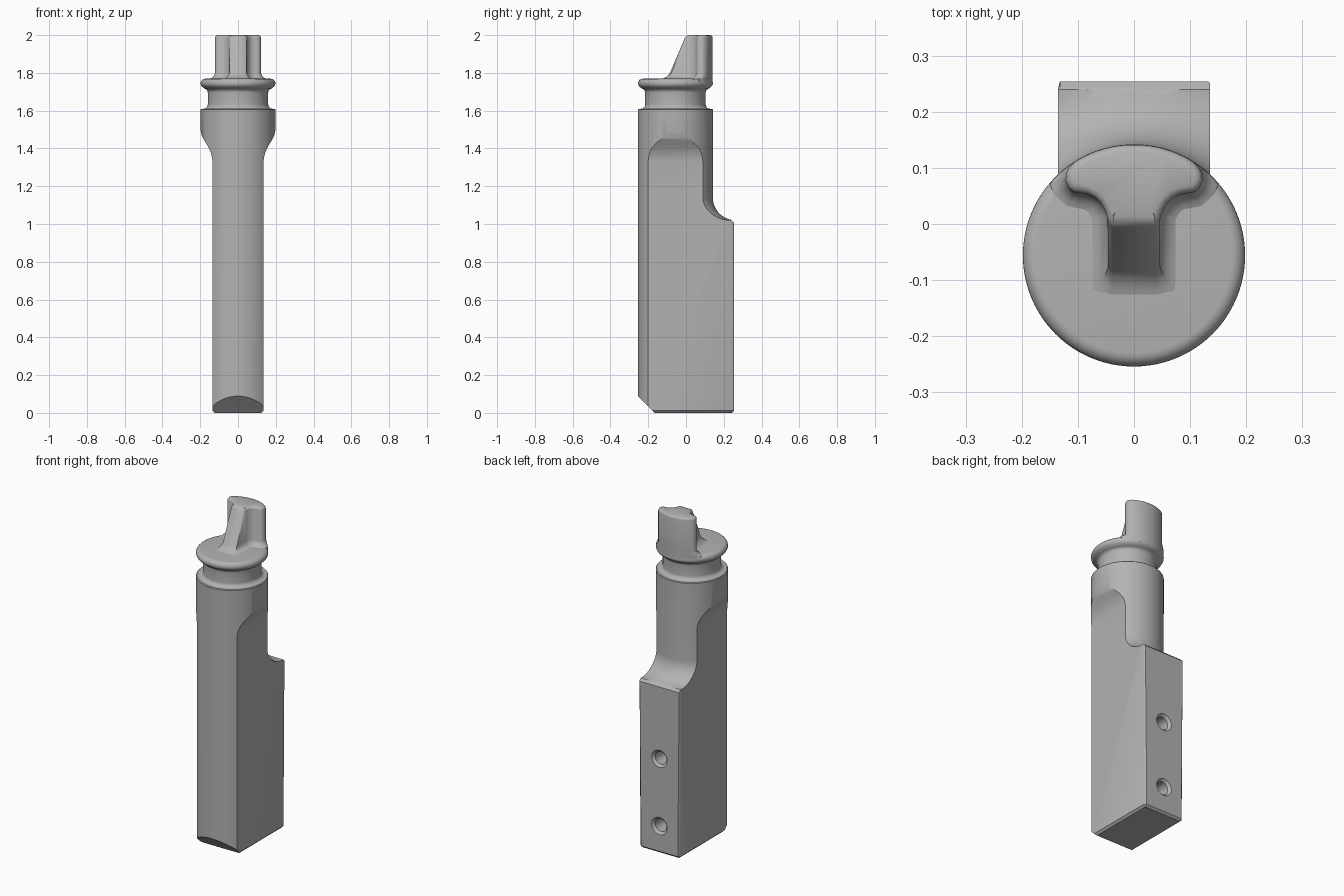
import bpy, bmesh
from math import sin, cos, pi, radians
from mathutils import Matrix, Vector

cube = bpy.data.objects.get("Cube")
if cube:
    bpy.data.objects.remove(cube)

steel = bpy.data.materials.new("grey steel")
steel.use_nodes = True
GREY = (0.45, 0.45, 0.45, 1)
steel.diffuse_color = GREY
steel.node_tree.nodes["Principled BSDF"].inputs["Base Color"].default_value = GREY

R, CY, BACK = 0.198, -0.056, 0.254      # shaft radius, shaft axis y, rear face y
HALF, CHAMFER = 0.135, 0.012            # half width across flats, edge chamfer


def make(name, bm):
    bmesh.ops.recalc_face_normals(bm, faces=bm.faces)
    mesh = bpy.data.meshes.new(name)
    bm.to_mesh(mesh)
    bm.free()
    mesh.materials.append(steel)
    ob = bpy.data.objects.new(name, mesh)
    bpy.context.collection.objects.link(ob)
    return ob


def loft(bm, rings):
    """Skin closed rings of points and cap both ends."""
    loops = [[bm.verts.new(p) for p in ring] for ring in rings]
    n = len(loops[0])
    for a, b in zip(loops, loops[1:]):
        for i in range(n):
            j = (i + 1) % n
            bm.faces.new((a[i], a[j], b[j], b[i]))
    bm.faces.new(loops[0][::-1])
    bm.faces.new(loops[-1])


def arc(cr, cz, rad, a0, a1, steps=8):
    return [(cr + rad * cos(radians(a0 + (a1 - a0) * i / steps)),
             cz + rad * sin(radians(a0 + (a1 - a0) * i / steps))) for i in range(steps + 1)]


def smooth(ob, angle=35):
    bpy.ops.object.select_all(action='DESELECT')
    ob.select_set(True)
    bpy.context.view_layer.objects.active = ob
    bpy.ops.object.shade_smooth_by_angle(angle=radians(angle))


def apply_boolean(ob, cutter, operation):
    mod = ob.modifiers.new("cut", 'BOOLEAN')
    mod.operation, mod.object, mod.solver = operation, cutter, 'EXACT'
    bpy.context.view_layer.objects.active = ob
    bpy.ops.object.modifier_apply(modifier=mod.name)
    bpy.data.objects.remove(cutter)


# Shaft: turned profile, with a wide foot on the rear half joined by a fillet
foot = [(0.42, -0.1), (0.42, 1.02)] + arc(R + 0.12, 1.14, 0.12, 270, 180, 12)
upper = [(R, 1.606), (R - 0.004, 1.61)] + arc(0.183, 1.633, 0.023, 270, 180, 6)
upper += arc(0.183, 1.695, 0.023, 180, 100, 6) + arc(0.174, 1.745, 0.024, -45, 90, 10)
SEG = 96
bm = bmesh.new()
rings = []
for r, z in foot + upper:
    ring = []
    for i in range(SEG):
        rear = 0 < i < SEG // 2
        rr = r if rear else min(r, R)
        a = 2 * pi * i / SEG
        ring.append((rr * cos(a), CY + rr * sin(a), z))
    rings.append(ring)
loft(bm, rings)
body = make("shaft_body", bm)

# Envelope: flat sides that flare out to the round shaft
flare = [(HALF, 0), (HALF, 1.33), (0.138, 1.355), (0.145, 1.38), (0.156, 1.405),
         (0.171, 1.43), (0.184, 1.452), (0.193, 1.472), (0.198, 1.495),
         (0.202, 1.52), (0.3, 1.54), (0.3, 1.9)]
outline = flare + [(-x, z) for x, z in reversed(flare)]
bm = bmesh.new()
loft(bm, [[(x, y, z) for x, z in outline] for y in (-0.4, BACK)])
edges = [e for e in bm.edges if all(v.co.y > 0.25 for v in e.verts)
         or all(v.co.z < 0.001 for v in e.verts)]
bmesh.ops.bevel(bm, geom=edges, offset=CHAMFER, segments=1, affect='EDGES')
apply_boolean(body, make("envelope", bm), 'INTERSECT')

# Cutters: front toe chamfer, rear ledge chamfer and two countersunk holes
bm = bmesh.new()


def wedge(y, z, side, sign):
    push = sign * side / 2 * cos(pi / 4)
    bmesh.ops.create_cube(bm, size=1, matrix=Matrix.Translation((0, y + push, z + push))
                          @ Matrix.Rotation(pi / 4, 4, 'X')
                          @ Matrix.Diagonal((0.8, side, side, 1)))


wedge(-0.21, 0.045, 0.3, -1)
wedge(BACK - 0.006, 1.012, 0.04, 1)
for hz in (0.165, 0.572):
    loft(bm, [[(r * cos(2 * pi * i / 32), y, hz + r * sin(2 * pi * i / 32)) for i in range(32)]
              for r, y in ((0.062, BACK + 0.01), (0.038, BACK - 0.014), (0.038, BACK - 0.15))])
apply_boolean(body, make("cutters", bm), 'DIFFERENCE')
smooth(body)

# Drive key: T-shaped plan with a sloping front and filleted foot
half = [(R * sin(radians(a)), CY + R * cos(radians(a))) for a in range(4, 33, 4)]
half += [(0.116, 0.1), (0.121, 0.09), (0.122, 0.078), (0.117, 0.065), (0.108, 0.057),
         (0.095, 0.055), (0.083, 0.053), (0.07, 0.047), (0.06, 0.038), (0.052, 0.025),
         (0.047, 0.012), (0.046, -0.09), (0.038, -0.1)]
plan = [Vector((x, y)) for x, y in half] + [Vector((-x, y)) for x, y in reversed(half)]


def key_ring(z, d):
    front = -0.085 + (z - 1.8) * 0.425 - d
    ring = []
    for i, p in enumerate(plan):
        t = (plan[(i + 1) % len(plan)] - plan[i - 1]).normalized()
        q = p + Vector((-t.y, t.x)) * d
        if p.y < -0.095:
            q.y = front
        elif p.y < -0.08:
            q.y = front + 0.008
        else:
            q.y = max(q.y, front + 0.008)
        # keep the foot inside the round of the shaft
        rel = q - Vector((0, CY))
        if rel.length > R - 0.0005:
            q = Vector((0, CY)) + rel.normalized() * (R - 0.0005)
        ring.append((q.x, q.y, z))
    return ring


layers = [(1.74, 0.03), (1.768, 0.03), (1.772, 0.02), (1.779, 0.011), (1.788, 0.004),
          (1.8, 0), (1.986, 0), (1.992, -0.002), (1.997, -0.006), (2.0, -0.013)]
bm = bmesh.new()
loft(bm, [key_ring(z, d) for z, d in layers])
smooth(make("drive_key", bm), 40)
